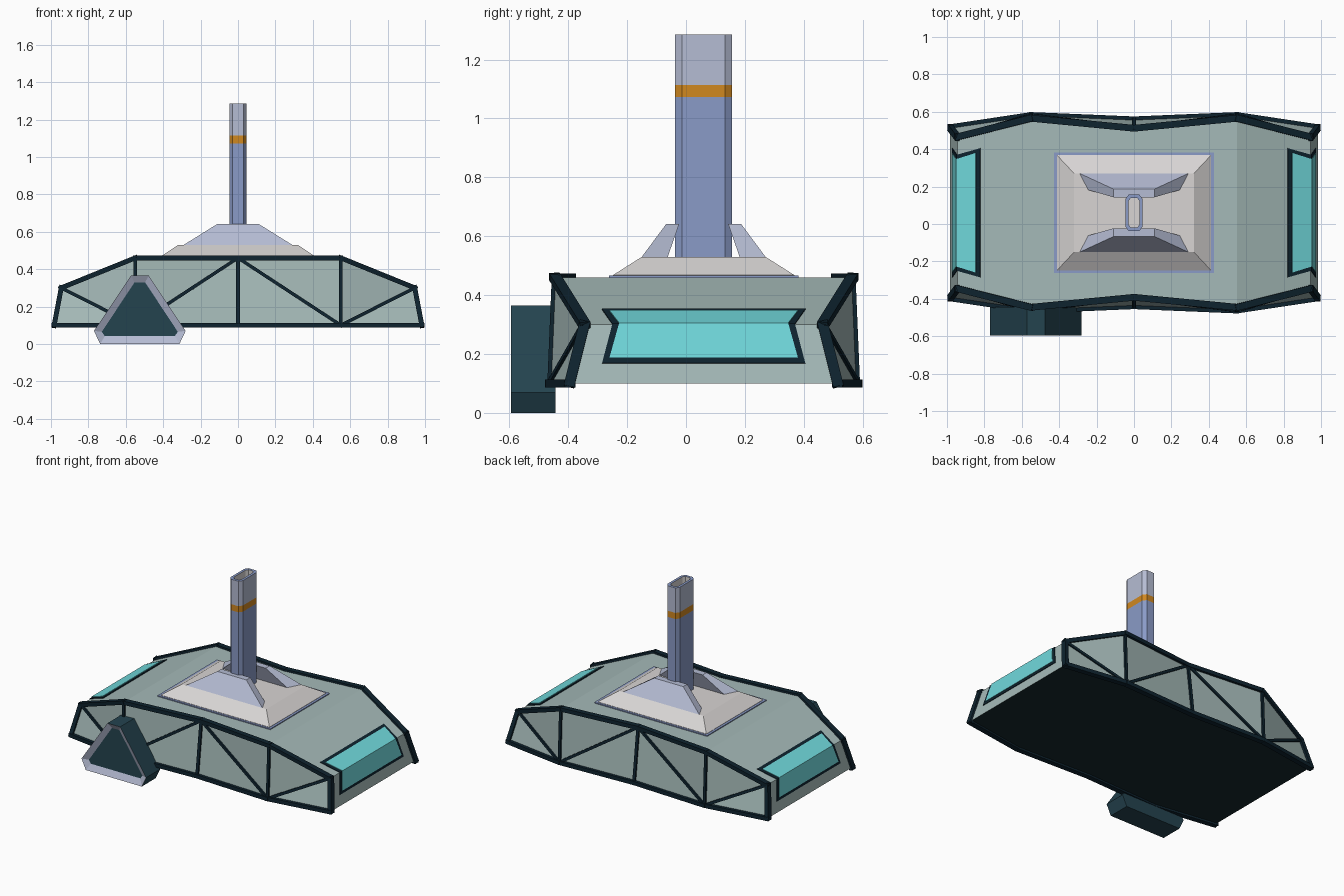
import bpy, bmesh
from mathutils import Vector

if "Cube" in bpy.data.objects:
    bpy.data.objects.remove(bpy.data.objects["Cube"])

YC = 0.06  # centre line of the body in y


def material(name, r, g, b):
    m = bpy.data.materials.new(name)
    lin = [((c / 255 + 0.055) / 1.055) ** 2.4 for c in (r, g, b)]
    m.diffuse_color = (*lin, 1)
    m.use_nodes = True
    m.node_tree.nodes["Principled BSDF"].inputs["Base Color"].default_value = m.diffuse_color
    return m


SHELL = material("grey green shell", 165, 186, 184)
NAVY = material("dark navy frame", 14, 35, 47)
UNDER = material("dark underside", 22, 39, 44)
CYAN = material("cyan glass", 112, 216, 219)
STONE = material("light stone", 216, 213, 212)
BLUE = material("dusty blue", 138, 155, 199)
PALE = material("pale blue grey", 181, 188, 211)
ORANGE = material("orange band", 208, 136, 32)
TEAL = material("dark teal", 36, 67, 79)


def build(name, bm, mats):
    bmesh.ops.recalc_face_normals(bm, faces=bm.faces[:])
    me = bpy.data.meshes.new(name)
    bm.to_mesh(me)
    bm.free()
    for m in mats:
        me.materials.append(m)
    ob = bpy.data.objects.new(name, me)
    bpy.context.collection.objects.link(ob)
    return ob


def loft(name, rings, mats, bands, cap_first=0, cap_last=0, loop=False):
    """Skin matching rings of points; bands gives the material of each strip."""
    bm = bmesh.new()
    vs = [[bm.verts.new(p) for p in r] for r in rings]
    n = len(vs[0])
    pairs = list(zip(vs, vs[1:] + vs[:1] if loop else vs[1:]))
    for (a, b), mi in zip(pairs, bands):
        for i in range(n):
            j = (i + 1) % n
            bm.faces.new((a[i], a[j], b[j], b[i])).material_index = mi
    if not loop:
        bm.faces.new(vs[0][::-1]).material_index = cap_first
        bm.faces.new(vs[-1]).material_index = cap_last
    return build(name, bm, mats)


def rect(hx, hy, z):
    return [(-hx, YC - hy, z), (hx, YC - hy, z), (hx, YC + hy, z), (-hx, YC + hy, z)]


# Body nodes: (x, half width, z), mirrored in x and y
NODES = {"A": (0.983, 0.455, 0.10), "B": (0.945, 0.405, 0.30), "C": (0.55, 0.505, 0.46),
         "D": (0.55, 0.52, 0.10), "E": (0, 0.452, 0.46), "F": (0, 0.497, 0.10)}


def node(k, sx, sy):
    x, y, z = NODES[k]
    return Vector((x * sx, YC + y * sy, z))


# Body shell: deck, ends, faceted side panels and dark floor
bm = bmesh.new()
for sx in (-1, 1):
    for a, b in ("AB", "BC", "CE", "AD", "DF"):
        f = bm.faces.new([bm.verts.new(node(k, sx, s)) for k, s in ((a, 1), (b, 1), (b, -1), (a, -1))])
        f.material_index = 1 if a + b in ("AD", "DF") else 0
    for sy in (-1, 1):
        for tri in ("ABD", "BCD", "CDE", "DEF"):
            bm.faces.new([bm.verts.new(node(k, sx, sy)) for k in tri])
bmesh.ops.remove_doubles(bm, verts=bm.verts[:], dist=0.0005)
build("body_shell", bm, [SHELL, UNDER])


# Truss frame along the side panel edges
def beam(bm, p, q, wy, wz):
    d = (q - p).normalized()
    p, q = p - d * 0.011, q + d * 0.011
    u = Vector((0, 1, 0))
    u = (u - d * u.dot(d)).normalized()
    v = d.cross(u)
    ends = [[bm.verts.new(e + u * a * wy / 2 + v * b * wz / 2)
             for a, b in ((-1, -1), (1, -1), (1, 1), (-1, 1))] for e in (p, q)]
    for i in range(4):
        j = (i + 1) % 4
        bm.faces.new((ends[0][i], ends[0][j], ends[1][j], ends[1][i]))
    bm.faces.new(ends[0])
    bm.faces.new(ends[1])


for sy, name in ((-1, "front_truss"), (1, "back_truss")):
    bm = bmesh.new()
    for sx in (-1, 1):
        for a, b in ("AB", "BC", "CE", "AD", "DF"):
            beam(bm, node(a, sx, sy), node(b, sx, sy), 0.036, 0.026)
        for a, b in ("BD", "DE", "CD"):
            beam(bm, node(a, sx, sy), node(b, sx, sy), 0.022, 0.018)
    beam(bm, node("E", 1, sy), node("F", 1, sy), 0.022, 0.02)
    build(name, bm, [NAVY])


# Folded end windows with dark borders
def window(name, sx, rows, lift, thick, mat):
    bm = bmesh.new()
    vs = []
    for hy, z in rows:
        if z > 0.30:
            x = 0.945 - (z - 0.30) / 0.16 * 0.395
        else:
            x = 0.945 + (0.30 - z) / 0.20 * 0.038
        vs.append([bm.verts.new((sx * (x + lift * 0.7), YC + s * hy, z + lift * 0.7)) for s in (-1, 1)])
    for a, b in zip(vs, vs[1:]):
        bm.faces.new((a[0], a[1], b[1], b[0]))
    ob = build(name, bm, [mat])
    mod = ob.modifiers.new("thickness", "SOLIDIFY")
    mod.thickness = thick
    mod.offset = 0


for sx, side in ((-1, "left"), (1, "right")):
    window(side + "_window_border", sx, ((0.345, 0.35), (0.31, 0.30), (0.345, 0.168)), 0.001, 0.007, NAVY)
    window(side + "_window_glass", sx, ((0.32, 0.342), (0.287, 0.30), (0.32, 0.184)), 0.005, 0.007, CYAN)

# Pedestal with thin blue skirt
loft("pedestal_skirt", [rect(0.428, 0.322, 0.45), rect(0.428, 0.322, 0.466)], [BLUE], [0])
loft("pedestal", [rect(0.412, 0.308, 0.455), rect(0.412, 0.308, 0.468), rect(0.32, 0.21, 0.53)], [STONE], [0, 0])

# Sloping buttresses in front of and behind the tower
for s, name in ((-1, "front_buttress"), (1, "back_buttress")):
    def trap(xo, yo, xi, yi, z):
        return [(-xo, YC + s * yo, z), (xo, YC + s * yo, z), (xi, YC + s * yi, z), (-xi, YC + s * yi, z)]
    loft(name, [trap(0.29, 0.21, 0.245, 0.122, 0.53), trap(0.11, 0.127, 0.11, 0.083, 0.642)], [PALE], [0])


# Hollow tower with an orange band
def octagon(hx, hy, cx, cy, z):
    q = [(hx, hy - cy), (hx - cx, hy)]
    pts = q + [(-x, y) for x, y in q[::-1]]
    pts += [(-x, -y) for x, y in pts]
    return [(x, YC + y, z) for x, y in pts]


rings = [octagon(0.046, 0.097, 0.017, 0.024, z) for z in (0.525, 1.072, 1.114, 1.285)]
rings += [octagon(0.029, 0.079, 0.011, 0.016, z) for z in (1.285, 0.525)]
loft("tower", rings, [BLUE, ORANGE, PALE, STONE], [0, 1, 2, 0, 3, 3], loop=True)

# Three-sided pod on the front with a recessed dark face
outer = [(0.048, 0.365), (0.245, 0.07), (0.212, 0)]
inner = [(0.028, 0.33), (0.203, 0.065), (0.187, 0.042)]


def pod_ring(half, y):
    pts = half + [(-x, z) for x, z in half[::-1]]
    return [(x - 0.525, y, z) for x, z in pts]


loft("front_pod", [pod_ring(outer, -0.443), pod_ring(outer, -0.595), pod_ring(inner, -0.575)],
     [TEAL, PALE], [0, 1], cap_first=0, cap_last=0)
